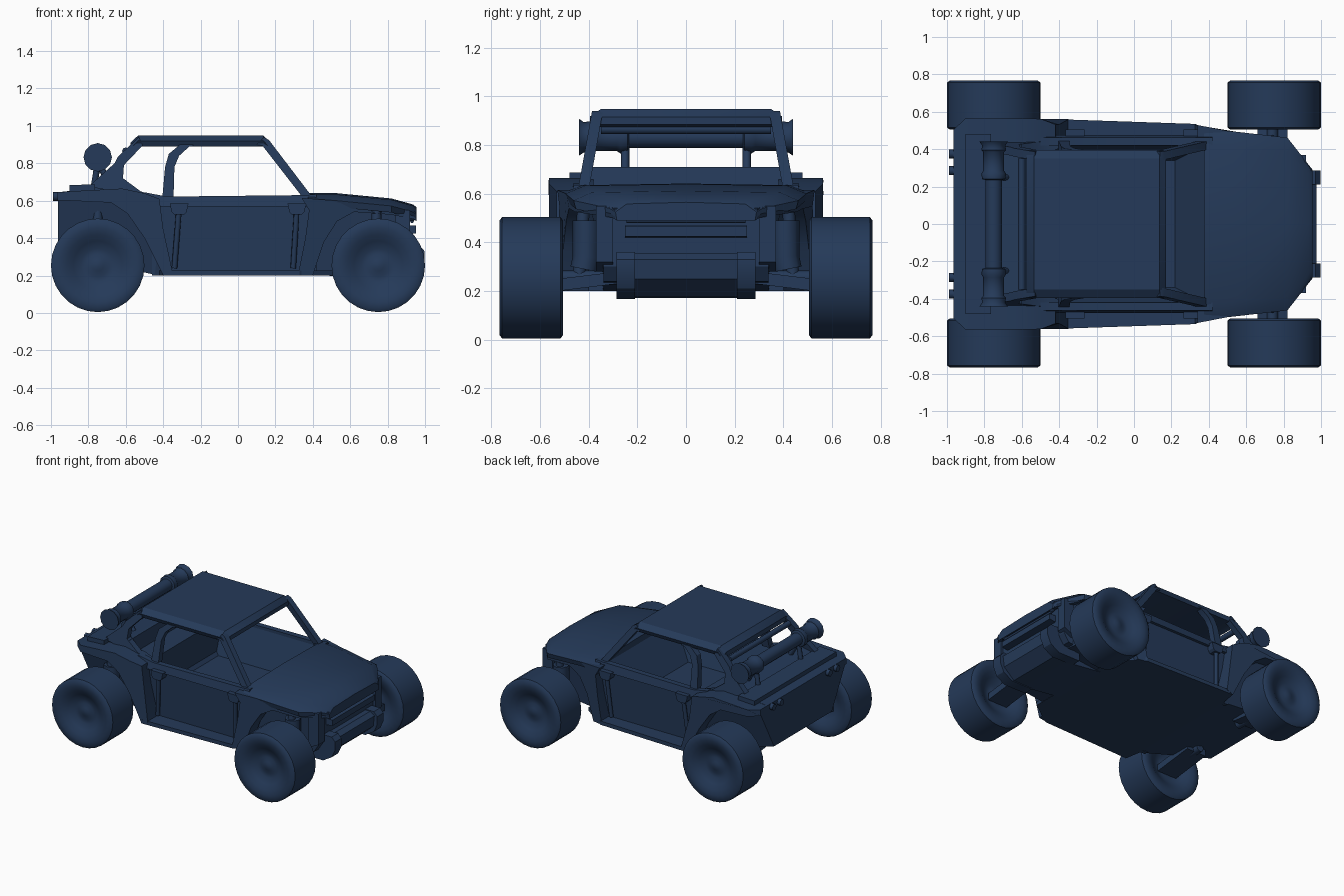
import bpy, bmesh, math

if "Cube" in bpy.data.objects:
    bpy.data.objects.remove(bpy.data.objects["Cube"])

NAVY = bpy.data.materials.new("navy blue")
NAVY.diffuse_color = (0.018, 0.042, 0.10, 1)
NAVY.use_nodes = True
NAVY.node_tree.nodes["Principled BSDF"].inputs["Base Color"].default_value = NAVY.diffuse_color


def finish(name, mesh, angle=32):
    ob = bpy.data.objects.new(name, mesh)
    bpy.context.collection.objects.link(ob)
    mesh.materials.clear()
    mesh.materials.append(NAVY)
    for o in bpy.context.selected_objects:
        o.select_set(False)
    ob.select_set(True)
    bpy.context.view_layer.objects.active = ob
    bpy.ops.object.shade_smooth_by_angle(angle=math.radians(angle))
    return ob


def skin(name, bodies, angle=32, open_start=False):
    """Each body is a list of equal-length rings, skinned and capped."""
    bm = bmesh.new()
    for rings in bodies:
        vs = [[bm.verts.new(p) for p in ring] for ring in rings]
        n = len(vs[0])
        for a, b in zip(vs, vs[1:]):
            for i in range(n):
                j = (i + 1) % n
                bm.faces.new((a[i], a[j], b[j], b[i]))
        if not open_start:
            bm.faces.new(vs[0])
        bm.faces.new(vs[-1])
    bmesh.ops.recalc_face_normals(bm, faces=bm.faces)
    if open_start:  # a basin is seen from inside
        bmesh.ops.reverse_faces(bm, faces=bm.faces)
    mesh = bpy.data.meshes.new(name)
    bm.to_mesh(mesh)
    bm.free()
    return finish(name, mesh, angle)


def val(f, x, z):
    return f(x, z) if callable(f) else f


def side_prism(name, prof, y0, y1, both=True):
    """Extrude an xz profile from y0 to y1 (numbers or functions of x, z)."""
    skin(name, [[[(x, s * val(f, x, z), z) for x, z in prof] for f in (y0, y1)]
                for s in ((1, -1) if both else (1,))])


def centre_prism(name, prof, y):
    side_prism(name, prof, lambda x, z: -val(y, x, z), y, False)


def tube(name, paths, r, mirror=True, res=2):
    cu = bpy.data.curves.new(name, 'CURVE')
    cu.dimensions = '3D'
    cu.bevel_depth, cu.bevel_resolution, cu.use_fill_caps = r, res, True
    for path in paths:
        for s in ((1, -1) if mirror else (1,)):
            sp = cu.splines.new('POLY')
            sp.points.add(len(path) - 1)
            for p, (x, y, z) in zip(sp.points, path):
                p.co = (x, s * y, z, 1)
    tmp = bpy.data.objects.new(name + "_path", cu)
    mesh = bpy.data.meshes.new_from_object(tmp)
    bpy.data.objects.remove(tmp)
    finish(name, mesh, 50)


def lathe(name, prof, centre, n=28, flip=1, angle=40):
    """Spin a (y, radius) profile about the y axis."""
    cx, cy, cz = centre
    rings = [[(cx + r * math.cos(k * math.tau / n), cy + flip * y,
               cz + r * math.sin(k * math.tau / n)) for k in range(n)] for y, r in prof]
    return skin(name, [rings], angle)


WIDTHS = [(-.97, .5), (-.9, .565), (-.4, .562), (.33, .535), (.5, .5), (.82, .46), (.955, .29)]


def width(x, z=0):
    for (xa, a), (xb, b) in zip(WIDTHS, WIDTHS[1:]):
        if x <= xb:
            return a + (b - a) * max(0, (x - xa) / (xb - xa))
    return WIDTHS[-1][1]


# wheels: flat sidewalls with a soft dish and a low hub on both faces
FACE = [(.092, .008), (.088, .03), (.078, .06), (.08, .09), (.10, .13), (.122, .165), (.131, .2), (.131, .235), (.12, .25)]
TYRE = FACE + [(-y, r) for y, r in reversed(FACE)]
for wx, fx in ((.75, "front"), (-.75, "rear")):
    for s, sn in ((1, "left"), (-1, "right")):
        lathe(f"{fx}_{sn}_wheel", TYRE, (wx, s * .636, .2545), flip=s)

# floor pan, wide enough to form the sills
floor = [(.52, .40), (.33, .535), (-.4, .56), (-.42, .44)]
outline = floor + [(x, -y) for x, y in reversed(floor)]
skin("floor_pan", [[[(x, y, z) for x, y in outline] for z in (.2, .228)]])

# recessed doors and belt rails
side_prism("door", [(-.46, .2), (.42, .2), (.42, .6), (-.46, .6)],
           lambda x, z: .40 + .04 * z, lambda x, z: .425 + .05 * z)
side_prism("belt_rail", [(-.5, .57), (.42, .57), (.42, .635), (.36, .63), (-.38, .622), (-.5, .645)],
           .42, lambda x, z: .475 if z < .6 else .462)

# cabin basin with a sloping front
skin("cabin_basin", [[[(x0, -y, z), (x1, -y, z), (x1, y, z), (x0, y, z)]
                      for x0, x1, y, z in ((-.6, .385, .422, .61), (-.4, .22, .34, .36))]], open_start=True)

# rear tub, narrowing and rising to the tail
skin("rear_tub", [[[(x, -yb, zb), (x, yb, zb), (x, yt, .61), (x, -yt, .61)]
                   for x, yb, zb, yt in ((-.42, .44, .2, .45), (-.962, .34, .31, .5))]])

# rear fenders with leg down to the sill
side_prism("rear_fender", [(-.965, .645), (-.9, .65), (-.62, .665), (-.5, .64), (-.42, .61), (-.40, .45), (-.35, .22),
                           (-.40, .2), (-.5, .4), (-.59, .53), (-.68, .59), (-.9, .6), (-.965, .6)],
           .38, lambda x, z: width(x) - (.03 if x > -.45 and z > .4 else 0))
# rear deck and raised plate
centre_prism("rear_deck", [(-.965, .6), (-.965, .645), (-.85, .658), (-.64, .71), (-.6, .71), (-.58, .6)], .425)
centre_prism("deck_plate", [(-.9, .65), (-.9, .683), (-.765, .688), (-.765, .65)], .48)


# bonnet
def bonnet_ring(x, w, z):
    half = [(0, z + .005), (w * .84, z - .002), (w, z - .035), (w * .98, z - .07), (w * .8, z - .07)]
    return [(x, y, h) for y, h in half] + [(x, -y, h) for y, h in reversed(half[1:])]


skin("bonnet", [[bonnet_ring(*p) for p in ((.375, .51, .637), (.53, .495, .635), (.82, .462, .607),
                                          (.935, .315, .575), (.955, .29, .56))]])

# front fenders with leg down to the sill
side_prism("front_fender", [(.34, .615), (.53, .6), (.82, .57), (.95, .54), (.95, .5), (.82, .525), (.62, .54),
                            (.53, .49), (.46, .38), (.40, .2), (.32, .2), (.36, .4), (.38, .55)],
           lambda x, z: min(.4, width(x) - .06), lambda x, z: width(x) - .004)

# nose body and frame
centre_prism("nose_body", [(.4, .2), (.5, .2), (.86, .24), (.9, .3), (.9, .54), (.4, .58)],
             lambda x, z: .40 if x < .45 else .34)
side_prism("nose_frame", [(.84, .28), (.92, .32), (.92, .55), (.84, .55)], .30, .37)

# skid plate with front pads, grille bars and lamps
centre_prism("skid_plate", [(.48, .2), (.72, .172), (.88, .175), (.965, .25), (.975, .33), (.94, .355), (.5, .35)], .22)
side_prism("skid_pad", [(.72, .168), (.9, .168), (.97, .21), (.998, .27), (.998, .33), (.97, .36), (.72, .36)],
           .21, .285)
centre_prism("grille_bar", [(.9, .42), (.952, .425), (.952, .467), (.9, .47)], .25)
tube("front_upper_bar", [[(.93, -.245, .49), (.93, .245, .49)]], .01, False)
for s in (1, -1):
    lathe("front_lamp", [(-.025, .006), (-.018, .018), (0, .025), (.018, .018), (.025, .006)],
          (.93, s * .245, .515), 12)

# suspension at each axle: flat arm, axle, damper and rounded spring
for ax, nm in ((.74, "front"), (-.75, "rear")):
    skin(nm + "_lower_arm", [[[(ax - w, s * y, z - .025), (ax + w, s * y, z - .025),
                               (ax + w, s * y, z + .025), (ax - w, s * y, z + .025)]
                              for y, z, w in ((.24, .26, .08), (.55, .222, .08))] for s in (1, -1)])
    tube(nm + "_axle", [[(ax, .2, .255), (ax, .57, .255)]], .03)
    tube(nm + "_shock", [[(ax, .44, .25), (ax, .42, .56)]], .026)
    tube(nm + "_spring", [[(ax, .42, .29), (ax, .41, .34), (ax, .41, .45), (ax, .41, .49)]], .056)


# roof slab with chamfered edges
def roof_ring(x, z, h):
    half = [(.35, z), (.395, z - .03), (.385, z - h), (.33, z - h)]
    return [(x, y, v) for y, v in half] + [(x, -y, v) for y, v in reversed(half)]


skin("roof", [[roof_ring(*p) for p in ((-.575, .91, .035), (-.535, .948, .058),
                                      (.135, .948, .058), (.17, .915, .03))]])


# cabin pillars, leaning in towards the roof
def cabin_y(x, z):
    return .44 - .05 * (z - .64) / .28


def cabin_part(name, prof, thick=.045):
    side_prism(name, prof, lambda x, z: cabin_y(x, z) - thick, cabin_y)


cabin_part("windscreen_pillar", [(.10, .90), (.14, .94), (.165, .925), (.39, .63), (.34, .625), (.13, .895)])
cabin_part("rear_pillar", [(-.53, .94), (-.64, .838), (-.66, .80), (-.80, .675), (-.6, .64), (-.40, .61),
                           (-.46, .63), (-.52, .65), (-.615, .72), (-.61, .79), (-.51, .895)])
cabin_part("middle_hoop", [(-.24, .90), (-.31, .90), (-.37, .85), (-.39, .78), (-.405, .61), (-.345, .61),
                           (-.34, .78), (-.315, .84), (-.26, .89), (-.24, .89)])
# rear window frame
tube("rear_window_top", [[(-.6, -.35, .865), (-.6, .35, .865)]], .02, False)

# door latches and struts
for hx, lx in ((-.315, -.34), (.315, .295)):
    side_prism("latch_bracket", [(hx - .05, .585), (hx + .05, .585), (hx + .04, .54), (hx + .025, .525),
                                 (hx - .025, .525), (hx - .04, .54)], .43, .505)
    tube("door_strut", [[(hx, .485, .56), (lx, .455, .24)]], .015)

# rear cross cylinder with collars, on posts
half = [(.235, .045), (.24, .062), (.27, .066), (.285, .056), (.385, .056), (.395, .066), (.42, .062), (.44, .076)]
lathe("rear_cylinder", [(-y, r) for y, r in reversed(half)] + half, (-.75, 0, .832), 12, angle=50)
tube("cylinder_post", [[(-.75, .25, .80), (-.77, .25, .675)], [(-.75, .25, .80), (-.68, .25, .69)]], .017)

# tail lamps
tube("tail_lamp", [[(-.94, y, .622), (-.99, y, .622)] for y in (.285, .375)], .024)
